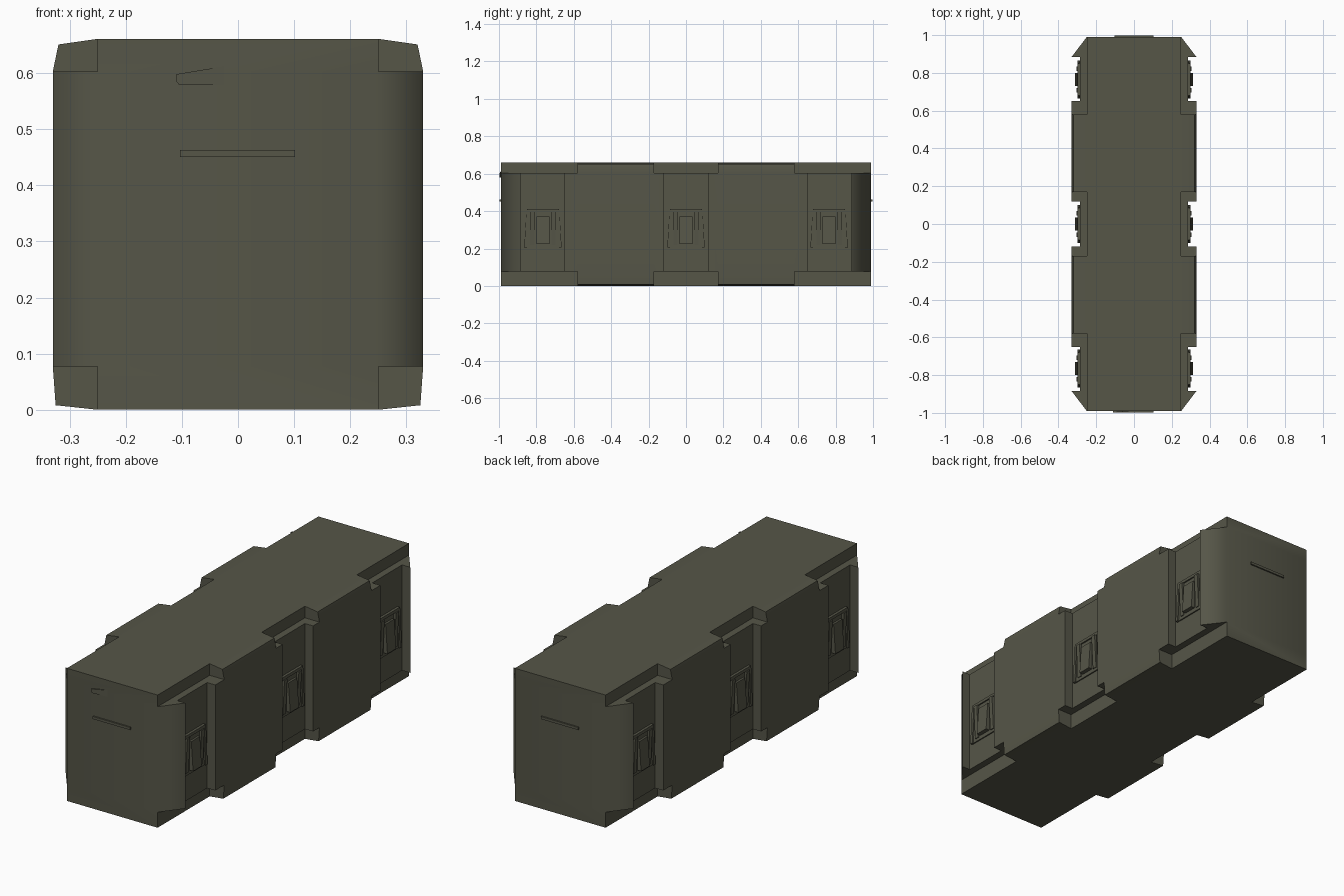
import bpy, bmesh, math

if "Cube" in bpy.data.objects:
    bpy.data.objects.remove(bpy.data.objects["Cube"])

olive = bpy.data.materials.new("dark olive")
olive.diffuse_color = (0.092, 0.092, 0.064, 1)
olive.use_nodes = True
olive.node_tree.nodes["Principled BSDF"].inputs["Base Color"].default_value = olive.diffuse_color


def make(name, solids):
    """Mesh from solids, each a pair of matching end loops of 3D points."""
    bm = bmesh.new()
    for a, b in solids:
        va, vb = [bm.verts.new(p) for p in a], [bm.verts.new(p) for p in b]
        bm.faces.new(va)
        bm.faces.new(vb[::-1])
        for i in range(len(va)):
            j = (i + 1) % len(va)
            bm.faces.new((va[j], va[i], vb[i], vb[j]))
    bmesh.ops.recalc_face_normals(bm, faces=bm.faces)
    me = bpy.data.meshes.new(name)
    bm.to_mesh(me)
    bm.free()
    ob = bpy.data.objects.new(name, me)
    bpy.context.collection.objects.link(ob)
    me.materials.append(olive)
    return ob


def prism_z(pts, z0, z1):
    return [(x, y, z0) for x, y in pts], [(x, y, z1) for x, y in pts]


def box(x0, x1, y0, y1, z0, z1):
    return prism_z([(x0, y0), (x1, y0), (x1, y1), (x0, y1)], z0, z1)


def activate(ob):
    bpy.ops.object.select_all(action='DESELECT')
    ob.select_set(True)
    bpy.context.view_layer.objects.active = ob


def cut(ob, solids):
    cutter = make("cutter", solids)
    cutter.hide_render = True
    m = ob.modifiers.new("cut", 'BOOLEAN')
    m.operation, m.solver, m.object = 'DIFFERENCE', 'EXACT', cutter
    activate(ob)
    bpy.ops.object.modifier_apply(modifier=m.name)
    bpy.data.objects.remove(cutter)


# crate body: cross-section with soft upper and lower side edges
half = [(0.25, 0), (0.325, 0.008), (0.33, 0.077), (0.33, 0.603), (0.32, 0.651), (0.25, 0.661)]
section = half + [(-x, z) for x, z in reversed(half)]
body = make("crate_body", [([(x, -0.99, z) for x, z in section],
                            [(x, 0.99, z) for x, z in section])])

# notches along top and bottom edges, at both ends and the middle
ledges, recesses, chamfers = [], [], []
for s in (-1, 1):
    xs = sorted((s * 0.25, s * 0.5))
    for y0, y1 in ((-1.2, -0.58), (-0.17, 0.17), (0.58, 1.2)):
        ledges += [box(*xs, y0, y1, 0.603, 0.8), box(*xs, y0, y1, -0.2, 0.077)]
    # latch recesses in the sides
    xs = sorted((s * 0.285, s * 0.5))
    for y0, y1 in ((-0.885, -0.65), (-0.12, 0.12), (0.65, 0.885)):
        recesses.append(box(*xs, y0, y1, 0.07, 0.61))
    # bevelled vertical corners
    for t in (-1, 1):
        chamfers.append(prism_z([(s * 0.17, t * 1.095), (s * 0.41, t * 0.78),
                                 (s * 0.6, t * 1.095)], 0.07, 0.61))
for group in (ledges, chamfers, recesses):
    cut(body, group)
activate(body)
bpy.ops.object.shade_smooth_by_angle(angle=math.radians(56))
body.modifiers.new("weighted", 'WEIGHTED_NORMAL').keep_sharp = True


# side latches: tapered frame, two slim side levers and a tilted handle
def slab(s, yc, pts, x0, x1_low, x1_high):
    """Plate on the side wall; its outer face may lean from low to high."""
    lo, hi = min(p[1] for p in pts), max(p[1] for p in pts)
    outer = [(s * (x1_low + (x1_high - x1_low) * (z - lo) / (hi - lo)), yc + y, z) for y, z in pts]
    return [(s * x0, yc + y, z) for y, z in pts], outer


def rect(y0, y1, z0, z1):
    return [(y0, z0), (y1, z0), (y1, z1), (y0, z1)]


for s in (-1, 1):
    for yc in (-0.765, 0, 0.765):
        frame = [(-0.1, 0.205), (0.1, 0.205), (0.09, 0.40), (0.085, 0.41),
                 (-0.085, 0.41), (-0.09, 0.40)]
        parts = [slab(s, yc, frame, 0.284, 0.291, 0.291)]
        for t in (-1, 1):
            rail = [(t * 0.1, 0.205), (t * 0.085, 0.205), (t * 0.075, 0.40), (t * 0.088, 0.40)]
            lever = rect(t * 0.045, t * 0.068, 0.22, 0.395)
            parts += [slab(s, yc, rail, 0.29, 0.298, 0.298),
                      slab(s, yc, lever, 0.29, 0.295, 0.304)]
        parts += [slab(s, yc, rect(-0.034, 0.034, 0.225, 0.37), 0.29, 0.312, 0.302),
                  slab(s, yc, rect(-0.085, 0.085, 0.395, 0.41), 0.29, 0.298, 0.298)]
        make("side_latch", parts)

# thin strips on both ends
for t in (-1, 1):
    ys = sorted((t * 0.985, t * 0.997))
    make("end_strip", [box(-0.103, 0.102, *ys, 0.45, 0.463)])

# small tilted tab on the front
tab = [(-0.11, 0.585), (-0.105, 0.579), (-0.025, 0.579), (-0.025, 0.612), (-0.11, 0.598)]
make("front_tab", [([(x, -0.98, z) for x, z in tab],
                    [(x, -0.998 if x < -0.1 else -0.991, z) for x, z in tab])])
